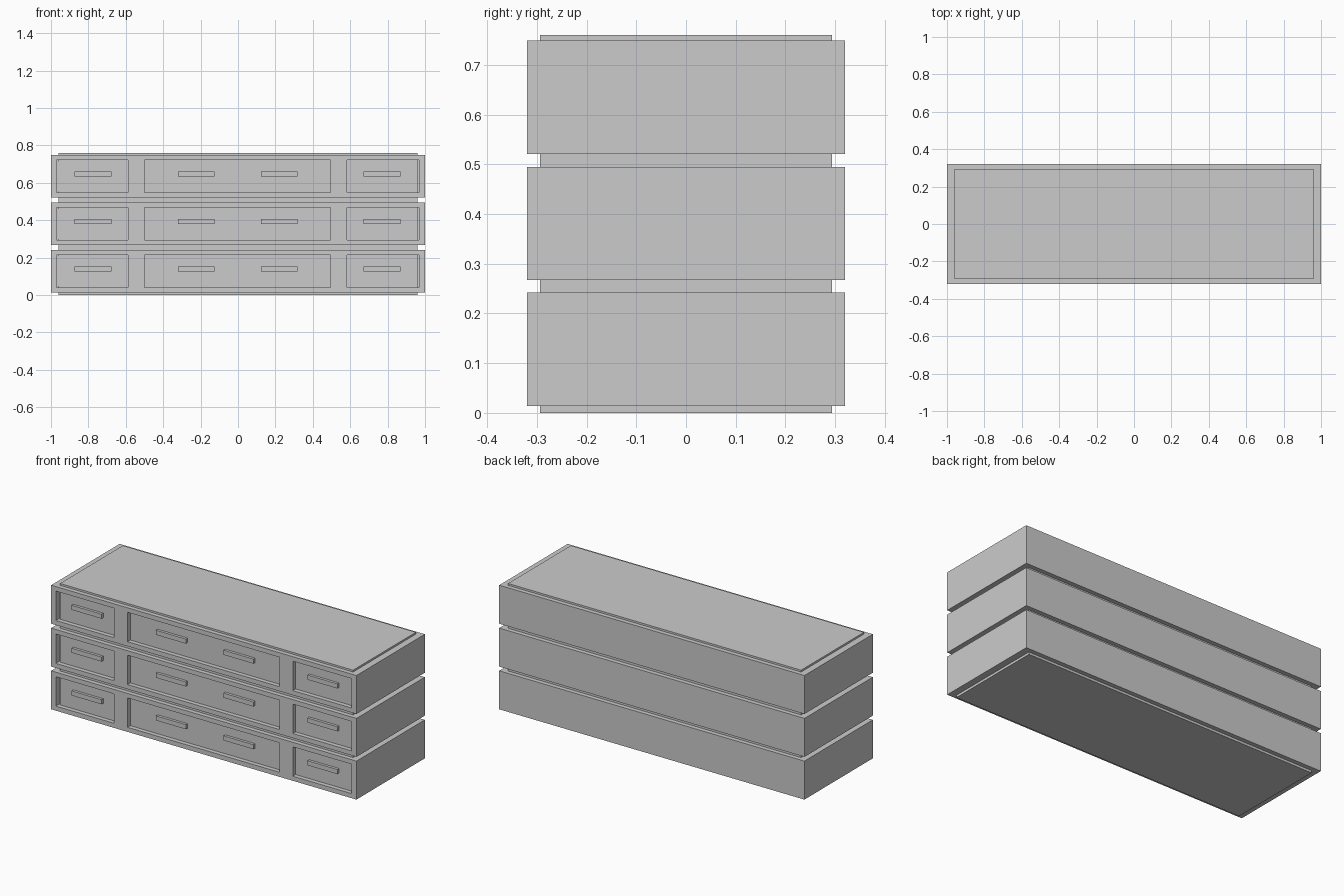
import bpy, bmesh
from mathutils import Vector

if "Cube" in bpy.data.objects:
    bpy.data.objects.remove(bpy.data.objects["Cube"])

FRONT = -0.32
PANEL_Y = FRONT + 0.03           # front surface of the recessed drawers
GAP = 0.007
HALF_H = 0.087                   # half height of a drawer opening
OPENINGS = [("left", -0.97, -0.588), ("middle", -0.5, 0.495), ("right", 0.583, 0.967)]


def finish(name, bm):
    me = bpy.data.meshes.new(name)
    bm.to_mesh(me)
    bm.free()
    ob = bpy.data.objects.new(name, me)
    bpy.context.collection.objects.link(ob)
    return ob


def box_bm(lo, hi):
    bm = bmesh.new()
    bmesh.ops.create_cube(bm, size=1)
    lo, hi = Vector(lo), Vector(hi)
    for v in bm.verts:
        v.co = Vector([(a + b) / 2 + c * (b - a) for a, b, c in zip(lo, hi, v.co)])
    return bm


def box(name, lo, hi):
    return finish(name, box_bm(lo, hi))


def tier(name, z0, z1):
    """Wide block with three openings sunk into its front."""
    bm = box_bm((-1, FRONT, z0), (1, -FRONT, z1))
    zc = (z0 + z1) / 2
    cuts = [((x, 0, 0), (1, 0, 0)) for o in OPENINGS for x in o[1:]]
    cuts += [((0, 0, zc + s * HALF_H), (0, 0, 1)) for s in (-1, 1)]
    for co, no in cuts:
        bmesh.ops.bisect_plane(bm, geom=bm.verts[:] + bm.edges[:] + bm.faces[:],
                               plane_co=co, plane_no=no)
    bm.normal_update()

    def is_opening(f):
        c = f.calc_center_median()
        return (f.normal.y < -0.9 and abs(c.z - zc) < 0.01
                and any(a < c.x < b for _, a, b in OPENINGS))
    faces = [f for f in bm.faces if is_opening(f)]
    out = bmesh.ops.extrude_discrete_faces(bm, faces=faces)
    for f in out["faces"]:
        for v in f.verts:
            v.co.y += 0.038
    finish(name, bm)


# inner body, showing between the tiers and at top and bottom
box("core_body", (-0.96, -0.294, 0), (0.96, 0.294, 0.76))

for i, z0 in enumerate((0.014, 0.267, 0.521)):
    z1 = z0 + 0.228
    zc = (z0 + z1) / 2
    tier(f"tier_{i}", z0, z1)
    # drawer fronts
    for side, a, b in OPENINGS:
        box(f"drawer_{side}_{i}", (a + GAP, PANEL_Y, zc - HALF_H + GAP),
            (b - GAP, FRONT + 0.05, zc + HALF_H - GAP))
    # bar handles
    for j, x in enumerate((-0.775, -0.223, 0.22, 0.77)):
        box(f"handle_{i}_{j}", (x - 0.098, PANEL_Y - 0.02, zc - 0.002),
            (x + 0.098, PANEL_Y + 0.005, zc + 0.025))
